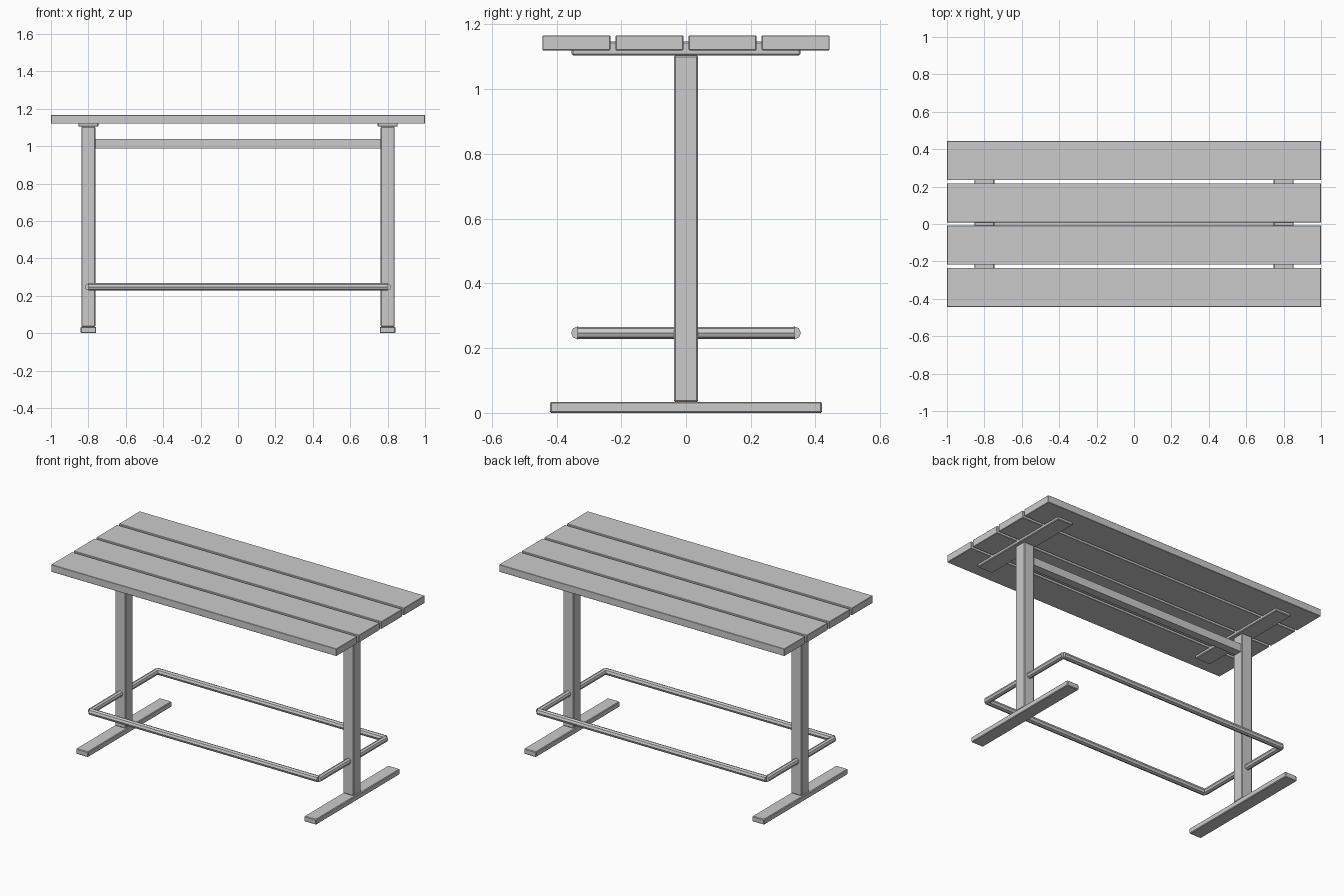
import bpy
import math

cube = bpy.data.objects.get("Cube")
if cube:
    bpy.data.objects.remove(cube, do_unlink=True)

grey = bpy.data.materials.new("plain_grey")
grey.use_nodes = True
colour = (0.6, 0.6, 0.6, 1)
grey.diffuse_color = colour
grey.node_tree.nodes["Principled BSDF"].inputs["Base Color"].default_value = colour


def box(name, x, y, z, bevel=0.0):
    """Box from (min, max) pairs, with optional softened edges."""
    bpy.ops.mesh.primitive_cube_add(
        size=1, location=[(a + b) / 2 for a, b in (x, y, z)])
    ob = bpy.context.object
    ob.name = name
    ob.scale = [b - a for a, b in (x, y, z)]
    bpy.ops.object.transform_apply(location=False, rotation=False, scale=True)
    ob.data.materials.append(grey)
    if bevel:
        mod = ob.modifiers.new("soft_edges", "BEVEL")
        mod.width = bevel
        mod.segments = 1
    return ob


def bar(name, radius, length, location, rotation):
    """Eight-sided rail."""
    bpy.ops.mesh.primitive_cylinder_add(
        vertices=8, radius=radius, depth=length,
        location=location, rotation=rotation)
    ob = bpy.context.object
    ob.name = name
    ob.data.materials.append(grey)
    return ob


# Table top: four planks with narrow gaps
half_depth, plank, count = 0.443, 0.209, 4
pitch = (2 * half_depth - plank) / (count - 1)
for i in range(count):
    y0 = -half_depth + i * pitch
    box(f"top_plank_{i + 1}", (-1, 1), (y0, y0 + plank), (1.12, 1.166), 0.002)

# Supports at each end: foot, post and plank carrier
leg_x = 0.8
for side, label in ((1, "left"), (-1, "right")):
    x = side * leg_x

    def span(half):
        return (x - half, x + half)

    box(f"{label}_foot", span(0.042), (-0.42, 0.42), (0, 0.034), 0.004)
    box(f"{label}_post", span(0.037), (-0.037, 0.037), (0.034, 1.104), 0.004)
    box(f"{label}_carrier", span(0.054), (-0.353, 0.353), (1.104, 1.147), 0.004)

# Cross beam between the posts
inner = leg_x - 0.037
box("cross_beam", (-inner, inner), (-0.025, 0.025), (0.988, 1.038))

# Footrest frame: each rail ends on the centre line of the next
rail_y, rail_z, quarter = 0.335, 0.247, math.pi / 2
for side, label in ((-1, "front"), (1, "back")):
    bar(f"{label}_foot_rail", 0.02, 2 * leg_x,
        (0, side * rail_y, rail_z), (0, quarter, 0))
for side, label in ((1, "left"), (-1, "right")):
    bar(f"{label}_foot_rail", 0.0185, 2 * rail_y,
        (side * leg_x, 0, rail_z), (quarter, 0, 0))
